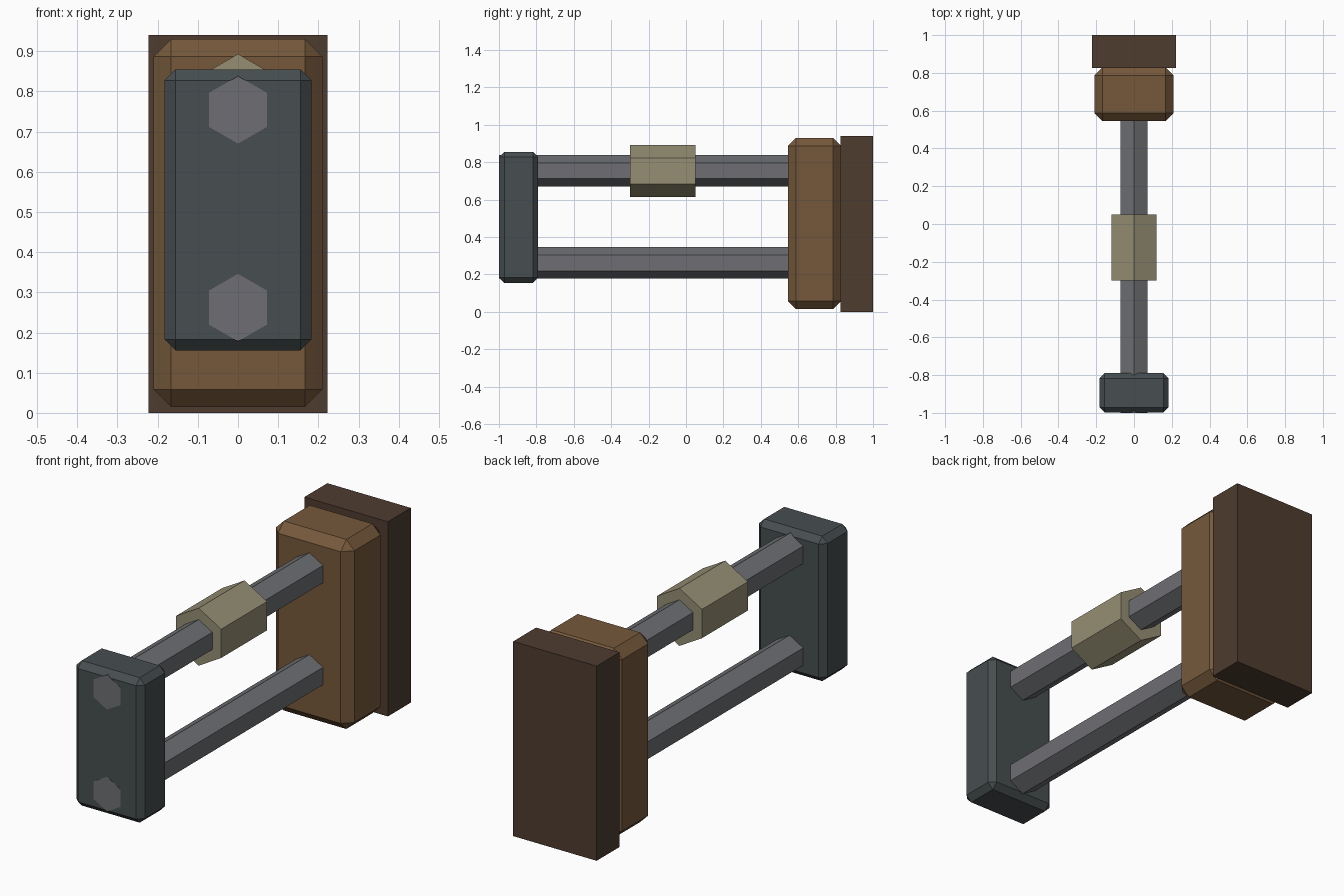
import bpy, bmesh, math

if "Cube" in bpy.data.objects:
    bpy.data.objects.remove(bpy.data.objects["Cube"])


def material(name, rgb):
    """Flat colour from 0-255 display values."""
    m = bpy.data.materials.new(name)
    lin = [((c / 255 + 0.055) / 1.055) ** 2.4 for c in rgb]
    m.diffuse_color = (*lin, 1)
    m.use_nodes = True
    m.node_tree.nodes["Principled BSDF"].inputs["Base Color"].default_value = m.diffuse_color
    return m


def finish(name, bm, mat):
    bmesh.ops.recalc_face_normals(bm, faces=bm.faces)
    me = bpy.data.meshes.new(name)
    bm.to_mesh(me)
    bm.free()
    me.materials.append(mat)
    ob = bpy.data.objects.new(name, me)
    bpy.context.collection.objects.link(ob)
    return ob


def block(name, half_x, y0, y1, z0, z1, mat, chamfer=0):
    """Box with an optional single-segment chamfer on every edge."""
    bm = bmesh.new()
    bmesh.ops.create_cube(bm, size=1)
    for v in bm.verts:
        v.co = (v.co.x * 2 * half_x,
                y0 + (v.co.y + 0.5) * (y1 - y0),
                z0 + (v.co.z + 0.5) * (z1 - z0))
    if chamfer:
        bmesh.ops.bevel(bm, geom=bm.edges[:], offset=chamfer,
                        segments=1, affect='EDGES')
    return finish(name, bm, mat)


def hex_bar(name, radius, y0, y1, z, mat):
    """Six-sided bar along y with a ridge on top."""
    bm = bmesh.new()
    angles = [math.radians(90 + 60 * i) for i in range(6)]
    front, back = ([bm.verts.new((radius * math.cos(a), y, z + radius * math.sin(a)))
                    for a in angles] for y in (y0, y1))
    bm.faces.new(front)
    bm.faces.new(back)
    for i in range(6):
        j = (i + 1) % 6
        bm.faces.new((front[i], front[j], back[j], back[i]))
    return finish(name, bm, mat)


steel = material("steel grey", (110, 111, 115))
iron = material("dark iron", (71, 78, 80))
wood = material("brown wood", (118, 89, 59))
dark_wood = material("dark wood", (78, 60, 47))
brass = material("dull brass", (150, 143, 116))

# Wall plate and chamfered mounting block
block("back_plate", 0.223, 0.825, 1.0, 0.0, 0.94, dark_wood)
block("mounting_block", 0.21, 0.545, 0.83, 0.015, 0.93, wood, 0.043)

# Front end block, a hair behind the rod ends
block("end_block", 0.183, -0.999, -0.79, 0.155, 0.855, iron, 0.028)

# Two parallel rods, with a sleeve around the upper one
hex_bar("upper_rod", 0.084, -1.0, 0.60, 0.754, steel)
hex_bar("lower_rod", 0.084, -1.0, 0.60, 0.262, steel)
hex_bar("sleeve", 0.139, -0.30, 0.05, 0.754, brass)
